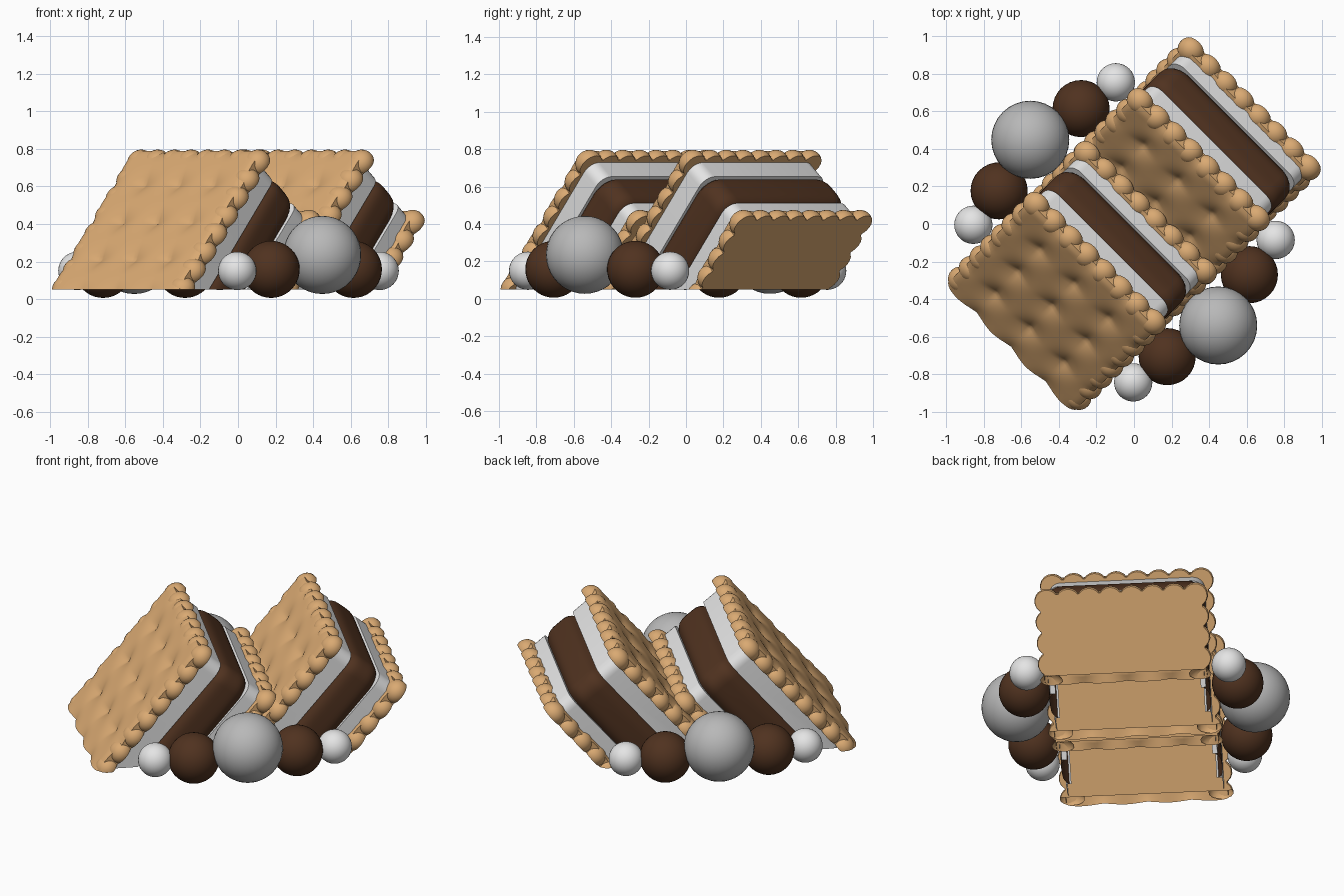
import bpy, bmesh, math
from mathutils import Matrix, Vector

if "Cube" in bpy.data.objects:
    bpy.data.objects.remove(bpy.data.objects["Cube"], do_unlink=True)


def material(name, r, g, b):
    m = bpy.data.materials.new(name)
    m.use_nodes = True
    m.diffuse_color = (r, g, b, 1)
    m.node_tree.nodes["Principled BSDF"].inputs["Base Color"].default_value = (r, g, b, 1)
    return m


BISCUIT = material("biscuit tan", 0.70, 0.40, 0.17)
CHOCOLATE = material("chocolate brown", 0.08, 0.032, 0.014)
WHITE = material("marshmallow white", 0.78, 0.78, 0.78)
GREY = material("pale grey", 0.48, 0.48, 0.48)

TILT = math.radians(50)
CUT = 0.05            # height of the open base of the sandwiches
HALF = 0.44           # half distance between corner beads
RIM = 0.04            # biscuit body beyond the bead centres
ACROSS = Vector((1, -1, 0)).normalized()
ALONG = Vector((1, 1, 0)).normalized()
UP = Vector((0, 0, 1))


def slice_off(bm, point, cap):
    """Remove everything below a level plane; cap the opening if asked."""
    geom = bm.verts[:] + bm.edges[:] + bm.faces[:]
    cut = bmesh.ops.bisect_plane(bm, geom=geom, plane_co=point, plane_no=UP,
                                 clear_inner=True)["geom_cut"]
    if cap:
        edges = [e for e in cut if isinstance(e, bmesh.types.BMEdge)]
        bmesh.ops.holes_fill(bm, edges=edges, sides=0)


def finish(bm, name, mat, sharp=40):
    for f in bm.faces:
        f.smooth = True
    for e in bm.edges:
        e.smooth = e.calc_face_angle(0) < math.radians(sharp)
    mesh = bpy.data.meshes.new(name)
    bm.to_mesh(mesh)
    bm.free()
    mesh.materials.append(mat)
    obj = bpy.data.objects.new(name, mesh)
    bpy.context.collection.objects.link(obj)


def stack_matrix(s):
    """Local x runs across, y up the slope, z out of the upper face."""
    d = ALONG * math.cos(TILT) + UP * math.sin(TILT)
    n = UP * math.cos(TILT) - ALONG * math.sin(TILT)
    m = Matrix((ACROSS, d, n)).transposed().to_4x4()
    m.translation = ALONG * s + UP * 0.726
    return m


def place(bm, matrix, name, mat):
    """Tilt a part into position and open it at the base."""
    bmesh.ops.recalc_face_normals(bm, faces=bm.faces)
    bm.transform(matrix)
    slice_off(bm, (0, 0, CUT), False)
    finish(bm, name, mat)


def quilt(x, y):
    """Puffed surface with pointed dimples, rounded off at the rim."""
    a = 1 - abs(math.sin(math.pi * x / 0.26))
    b = 1 - abs(math.sin(math.pi * (y + 0.45) / 0.26))
    e = math.hypot(max(0, abs(x) - HALF), max(0, y))
    return (0.064 - 0.036 * a * b) * math.sqrt(1 - (e / 0.07) ** 2)


def cracker(matrix, depth, name):
    bm = bmesh.new()
    length = 0.98 + RIM
    m = (Matrix.Translation((0, RIM - length / 2, 0))
         @ Matrix.Diagonal((2 * (HALF + RIM), length, 1, 1)))
    bmesh.ops.create_grid(bm, x_segments=56, y_segments=56, size=0.5, matrix=m)
    for v in bm.verts:
        v.co.z = quilt(v.co.x, v.co.y)
    ext = bmesh.ops.extrude_face_region(bm, geom=bm.faces[:])["geom"]
    for v in ext:
        if isinstance(v, bmesh.types.BMVert):
            v.co.z = -0.1
    # scalloped rim along the top and both sides
    step = 2 * HALF / 7
    spots = [(-HALF + i * step, 0) for i in range(8)]
    spots += [(x, -i * step) for i in range(1, 8) for x in (-HALF, HALF)]
    for x, y in spots:
        m = Matrix.Translation((x, y, 0)) @ Matrix.Diagonal((1, 1, 0.9, 1))
        bmesh.ops.create_uvsphere(bm, u_segments=18, v_segments=12, radius=0.074, matrix=m)
    slice_off(bm, (0, 0, -0.022), True)
    place(bm, matrix @ Matrix.Translation((0, 0, -depth)), name, BISCUIT)


def filling(matrix, rings, corner, name, mat):
    """Hollow rounded-square wall lofted through (depth, half width) rings."""
    bm = bmesh.new()
    loops = []
    for depth, half in rings:
        loop = []
        for q in range(4):
            for k in range(7):
                ang = math.radians(q * 90 + k * 15)
                cx = (half - corner) * (1 if q in (0, 3) else -1)
                cy = (half - corner) * (1 if q < 2 else -1)
                loop.append(bm.verts.new((cx + corner * math.cos(ang),
                                          cy + corner * math.sin(ang) - HALF, -depth)))
        loops.append(loop)
    for lo, hi in zip(loops, loops[1:]):
        for i in range(len(lo)):
            j = (i + 1) % len(lo)
            bm.faces.new((lo[i], hi[i], hi[j], lo[j]))
    place(bm, matrix, name, mat)


# bulging profile of the chocolate slab
slab = []
for i in range(13):
    t = i / 6 - 1
    slab.append((0.25 + 0.11 * t, 0.442 + 0.032 * (1 - t ** 4)))

# two leaning sandwiches
for label, s in (("front", -0.296), ("back", 0.486)):
    mx = stack_matrix(s)
    cracker(mx, 0, label + "_upper_cracker")
    filling(mx, [(0.02, 0.462), (0.14, 0.462), (0.14, 0.43)], 0.07,
            label + "_upper_marshmallow", WHITE)
    filling(mx, slab, 0.1, label + "_chocolate_slab", CHOCOLATE)
    filling(mx, [(0.36, 0.43), (0.36, 0.462), (0.475, 0.462)], 0.07,
            label + "_lower_marshmallow", WHITE)
    cracker(mx, 0.5, label + "_lower_cracker")

# row of balls on each side: along, across, height, radius
BALLS = (("small_white_ball_front", -0.6, 0.594, 0.15, 0.102, WHITE),
         ("brown_ball_front", -0.375, 0.625, 0.158, 0.152, CHOCOLATE),
         ("large_grey_ball", -0.065, 0.70, 0.235, 0.208, GREY),
         ("brown_ball_back", 0.244, 0.626, 0.158, 0.152, CHOCOLATE),
         ("small_white_ball_back", 0.474, 0.594, 0.15, 0.102, WHITE))
for side, sign, shift in (("right", 1, 0), ("left", -1, -0.012)):
    for name, s, w, z, r, mat in BALLS:
        bm = bmesh.new()
        centre = ALONG * s + ACROSS * (w * sign) + UP * z
        centre.x += shift
        bmesh.ops.create_uvsphere(bm, u_segments=32, v_segments=20, radius=r,
                                  matrix=Matrix.Translation(centre))
        finish(bm, side + "_" + name, mat)
